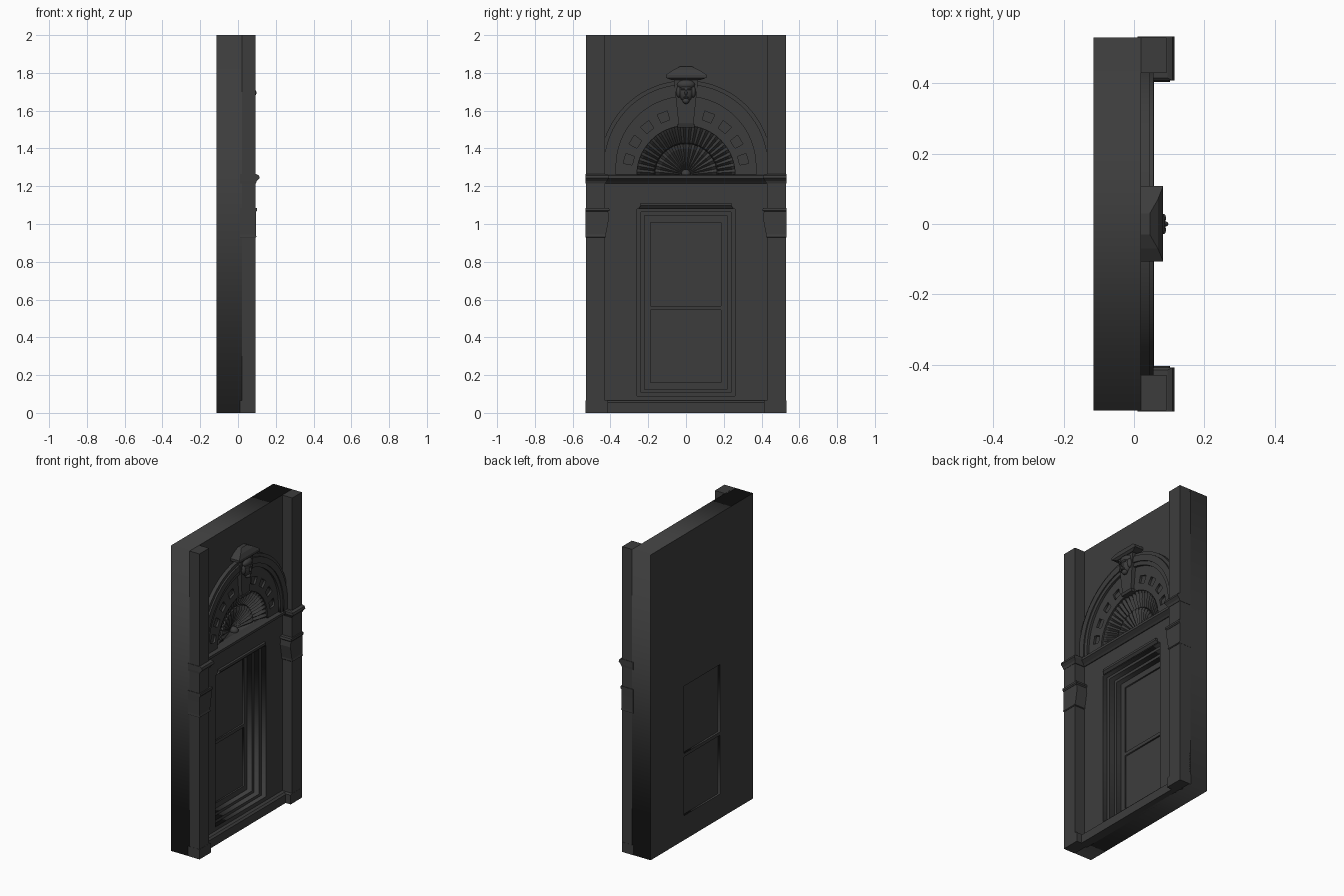
import bpy, bmesh, math
from mathutils import Matrix

if "Cube" in bpy.data.objects:
    bpy.data.objects.remove(bpy.data.objects["Cube"], do_unlink=True)

stone = bpy.data.materials.new("dark_stone")
stone.use_nodes = True
COLOUR = (0.046, 0.046, 0.046, 1)
stone.diffuse_color = COLOUR
stone.node_tree.nodes["Principled BSDF"].inputs["Base Color"].default_value = COLOUR

BACK, FACE, PIER = -0.115, 0.02, 0.092     # main depth planes along x
HALF, INNER = 0.53, 0.43                   # half width, inner edge of the pilasters
SPRING = 1.26                              # height where the arch starts


def add_object(name, bm):
    bmesh.ops.recalc_face_normals(bm, faces=bm.faces)
    mesh = bpy.data.meshes.new(name)
    bm.to_mesh(mesh)
    bm.free()
    mesh.materials.append(stone)
    obj = bpy.data.objects.new(name, mesh)
    bpy.context.collection.objects.link(obj)
    return obj


def prism(name, loops, x0, x1):
    """Fill outlines given in (y, z), later ones being holes, and extrude along x."""
    curve = bpy.data.curves.new(name, "CURVE")
    curve.dimensions = "2D"
    curve.fill_mode = "BOTH"
    curve.extrude = (x1 - x0) / 2
    for loop in loops:
        spline = curve.splines.new("POLY")
        spline.points.add(len(loop) - 1)
        for point, (y, z) in zip(spline.points, loop):
            point.co = (y, z, 0, 1)
        spline.use_cyclic_u = True
    temp = bpy.data.objects.new(name + "_outline", curve)
    bpy.context.collection.objects.link(temp)
    bm = bmesh.new()
    bm.from_mesh(temp.to_mesh())
    temp.to_mesh_clear()
    bpy.data.objects.remove(temp)
    bmesh.ops.remove_doubles(bm, verts=bm.verts, dist=1e-5)
    turn = Matrix(((0, 0, 1), (1, 0, 0), (0, 1, 0))).to_4x4()
    bm.transform(Matrix.Translation(((x0 + x1) / 2, 0, 0)) @ turn)
    return add_object(name, bm)


def loft(name, rows):
    """Stack of rectangles, each given as (z, x0, x1, y0, y1)."""
    bm = bmesh.new()
    rings = [[bm.verts.new(p) for p in ((a, c, z), (b, c, z), (b, d, z), (a, d, z))]
             for z, a, b, c, d in rows]
    for low, high in zip(rings, rings[1:]):
        for i in range(4):
            j = (i + 1) % 4
            bm.faces.new((low[i], low[j], high[j], high[i]))
    bm.faces.new(rings[0][::-1])
    bm.faces.new(rings[-1])
    return add_object(name, bm)


def rect(y0, y1, z0, z1):
    return [(y0, z0), (y1, z0), (y1, z1), (y0, z1)]


def arc(radius, centre, steps=40):
    """Half circle standing on the springing line, with straight legs if raised."""
    pts = [(radius * math.cos(math.pi * i / steps), centre + radius * math.sin(math.pi * i / steps))
           for i in range(steps + 1)]
    return pts if centre == SPRING else [(radius, SPRING)] + pts + [(-radius, SPRING)]


def blob(name, location, scale):
    bm = bmesh.new()
    bmesh.ops.create_uvsphere(bm, u_segments=16, v_segments=10, radius=1)
    bm.transform(Matrix.Translation(location) @ Matrix.Diagonal((*scale, 1)))
    for face in bm.faces:
        face.smooth = True
    return add_object(name, bm)


# Wall with a window opening and a shallow niche
opening = rect(-0.26, 0.26, 0.09, 1.08)
outline = rect(-HALF, HALF, 0, 2)
prism("wall_back", [outline, opening], BACK, -0.05)
prism("wall_front", [outline, opening, arc(0.26, SPRING)], -0.05, FACE)

# Pilasters with capitals, brackets and plinths
for side, label in ((1, "left"), (-1, "right")):
    def pier(name, rows):
        parts = []
        for z, dx, dy in rows:
            ys = sorted((side * (INNER - dy), side * (HALF + min(dx, 0.003))))
            parts.append((z, FACE - 0.01, PIER + dx, *ys))
        loft(f"{label}_{name}", parts)

    pier("pilaster", [(0, 0, 0), (2, 0, 0)])
    pier("pilaster_cornice", [(1.215, 0.002, 0.004), (1.228, 0.008, 0.012),
                              (1.243, 0.023, 0.022), (1.258, 0.018, 0.022), (1.264, 0.004, 0.015)])
    pier("capital_band", [(1.065, 0.004, 0.018), (1.072, 0.01, 0.026), (1.086, 0.008, 0.022)])
    pier("bracket", [(0.928, 0.001, 0.002), (0.932, 0.006, 0.006), (0.945, 0.002, 0.006),
                     (1.03, 0.002, 0.022), (1.065, 0.003, 0.018)])
    pier("plinth", [(0, 0.001, 0.018), (0.06, 0.001, 0.018), (0.065, 0.001, 0.01)])

# Sill course and cornice across the wall
loft("base_course", [(0, 0, 0.057, -INNER, INNER), (0.055, 0, 0.057, -INNER, INNER),
                     (0.065, 0, 0.045, -INNER, INNER)])
loft("cornice", [(z, 0, x, -INNER, INNER) for z, x in
                 ((1.215, 0.025), (1.225, 0.035), (1.24, 0.057), (1.256, 0.057), (1.263, 0.04))])

# Window: stepped reveal, sash frame, glass and hood
reveal = rect(-0.237, 0.237, 0.108, 1.063)
casing = rect(-0.22, 0.216, 0.125, 1.045)
upper, lower = rect(-0.187, 0.185, 0.567, 1.008), rect(-0.187, 0.185, 0.16, 0.545)
prism("window_surround", [opening, reveal], -0.086, -0.012)
prism("window_casing", [reveal, casing], -0.086, -0.05)
prism("window_sash", [opening, upper, lower], BACK, -0.086)
for label, hole in (("upper", upper), ("lower", lower)):
    prism(f"{label}_glass", [hole], -0.102, -0.096)
loft("window_hood", [(1.083, 0, 0.024, -0.25, 0.25), (1.098, 0, 0.036, -0.24, 0.24),
                     (1.112, 0, 0.036, -0.24, 0.24)])

# Arch mouldings, stepping forward to the middle
RISE = 1.305
for label, outer, inner, depth in (("outer", 0.455, 0.435, 0.045), ("middle", 0.435, 0.395, 0.056),
                                   ("inner", 0.395, 0.37, 0.049)):
    prism(f"{label}_arch_moulding", [arc(outer, RISE) + arc(inner, RISE)[::-1]], 0, depth)

# Arch band with square coffers
coffers = []
for degrees in (15, 33, 51, 69, 111, 129, 147, 165):
    a = math.radians(degrees)
    r = 0.308 + 0.022 * math.sin(a)
    corners = ((r - 0.024, -0.08), (r + 0.024, -0.08), (r + 0.024, 0.08), (r - 0.024, 0.08))
    coffers.append([(q * math.cos(a + t), SPRING + q * math.sin(a + t)) for q, t in corners])
prism("coffered_band", [arc(0.37, RISE) + arc(0.26, SPRING)[::-1]] + coffers, 0, 0.034)


# Fluted shell fan inside the niche
def fan(name, rows, ribs):
    bm = bmesh.new()
    grid = []
    for radius, depth, flute in rows:
        grid.append([bm.verts.new((depth + (flute if i % 2 else 0),
                                   radius * math.cos(math.pi * i / ribs),
                                   SPRING + radius * math.sin(math.pi * i / ribs)))
                     for i in range(ribs + 1)])
    for near, far in zip(grid, grid[1:]):
        for i in range(ribs):
            bm.faces.new((near[i], far[i], far[i + 1], near[i + 1]))
    return add_object(name, bm)


fan("outer_shell", [(0.15, -0.04, 0.0), (0.17, -0.02, 0.012), (0.21, -0.005, 0.018),
                    (0.245, 0.01, 0.014), (0.26, 0.022, 0.004)], 52)
fan("inner_shell", [(0.012, -0.045, 0.0), (0.08, -0.03, 0.008), (0.14, -0.014, 0.014),
                    (0.165, -0.01, 0.008), (0.166, -0.045, 0.0)], 32)
blob("shell_hinge", (-0.03, 0, SPRING + 0.005), (0.03, 0.025, 0.025))

# Keystone with its cap
loft("keystone", [(1.515, 0, 0.05, -0.036, 0.036), (1.535, 0, 0.056, -0.04, 0.04),
                  (1.77, 0, 0.066, -0.065, 0.065)])
loft("keystone_foot", [(1.512, 0, 0.056, -0.045, 0.045), (1.528, 0, 0.062, -0.048, 0.048)])
loft("keystone_cap", [(1.762, 0, 0.07, -0.075, 0.075), (1.774, 0, 0.083, -0.106, 0.108),
                      (1.79, 0, 0.083, -0.106, 0.108), (1.815, 0, 0.068, -0.07, 0.07),
                      (1.835, 0, 0.045, -0.03, 0.03)])

# Carved head on the keystone
blob("head", (0.062, 0, 1.7), (0.028, 0.04, 0.052))
blob("hair", (0.062, 0, 1.738), (0.027, 0.048, 0.026))
blob("nose", (0.088, 0, 1.695), (0.01, 0.007, 0.016))
blob("mouth", (0.083, 0, 1.67), (0.008, 0.014, 0.005))
blob("chin", (0.072, 0, 1.652), (0.018, 0.018, 0.016))
for side, label in ((1, "left"), (-1, "right")):
    blob(f"{label}_brow", (0.084, side * 0.016, 1.713), (0.007, 0.013, 0.005))
    blob(f"{label}_curl", (0.063, side * 0.038, 1.7), (0.018, 0.014, 0.03))
